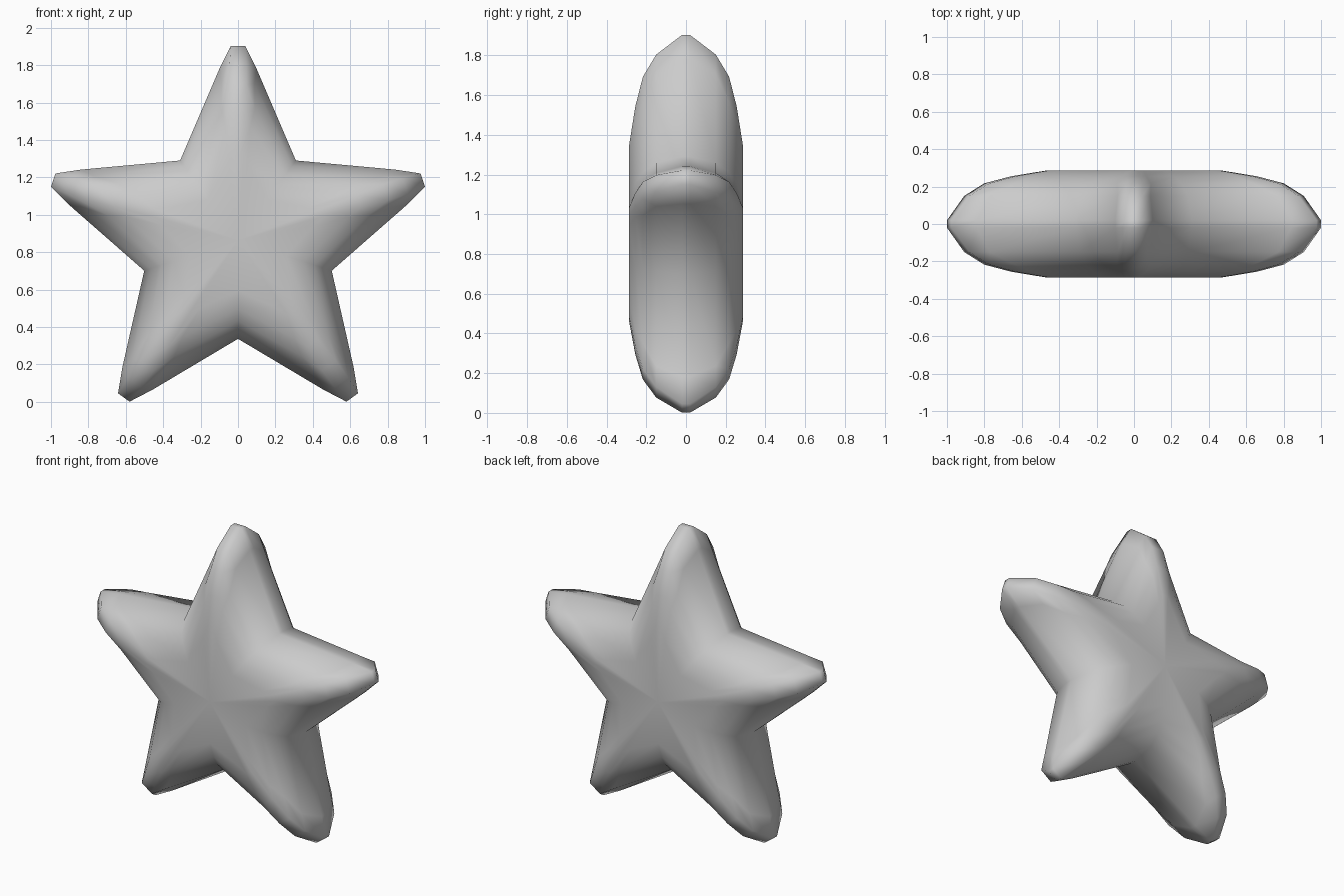
import bpy, bmesh
from math import sin, cos, radians

if "Cube" in bpy.data.objects:
    bpy.data.objects.remove(bpy.data.objects["Cube"])

CENTRE_Z = 0.864
# Star outlines from mid-plane to front: depth, tip (half width, radius),
# shoulder (half width, radius), valley radius
LAYERS = [
    (0.02, 0.038, 1.039, 0.100, 0.915, 0.527),
    (0.15, 0.045, 0.940, 0.088, 0.840, 0.490),
    (0.217, 0.045, 0.828, 0.090, 0.700, 0.430),
    (0.255, 0.035, 0.680, 0.065, 0.600, 0.365),
    (0.287, 0.020, 0.480, 0.050, 0.410, 0.270),
]


def outline(bm, y, tw, tr, sw, sr, valley):
    """One closed star loop of 25 vertices."""
    ring = []
    for arm in range(5):
        a = radians(72 * arm)
        vx, vz = valley * sin(radians(36)), valley * cos(radians(36))
        for u, r in ((-sw, sr), (-tw, tr), (tw, tr), (sw, sr), (vx, vz)):
            x = u * cos(a) + r * sin(a)
            z = r * cos(a) - u * sin(a)
            ring.append(bm.verts.new((x, y, z + CENTRE_Z)))
    return ring


# Puffy star: stacked outlines, front to back
bm = bmesh.new()
rings = [outline(bm, -l[0], *l[1:]) for l in reversed(LAYERS)]
rings += [outline(bm, l[0], *l[1:]) for l in LAYERS]
n = len(rings[0])
for a, b in zip(rings, rings[1:]):
    for i in range(n):
        j = (i + 1) % n
        bm.faces.new((a[i], a[j], b[j], b[i]))

# Flat front and back, fanned from the middle
for ring in (rings[0], rings[-1]):
    mid = bm.verts.new((0, ring[0].co.y, CENTRE_Z))
    for i in range(n):
        bm.faces.new((mid, ring[i], ring[(i + 1) % n]))
bmesh.ops.recalc_face_normals(bm, faces=bm.faces[:])
for f in bm.faces:
    f.smooth = True

mesh = bpy.data.meshes.new("star")
bm.to_mesh(mesh)
bm.free()
star = bpy.data.objects.new("star", mesh)
bpy.context.collection.objects.link(star)
